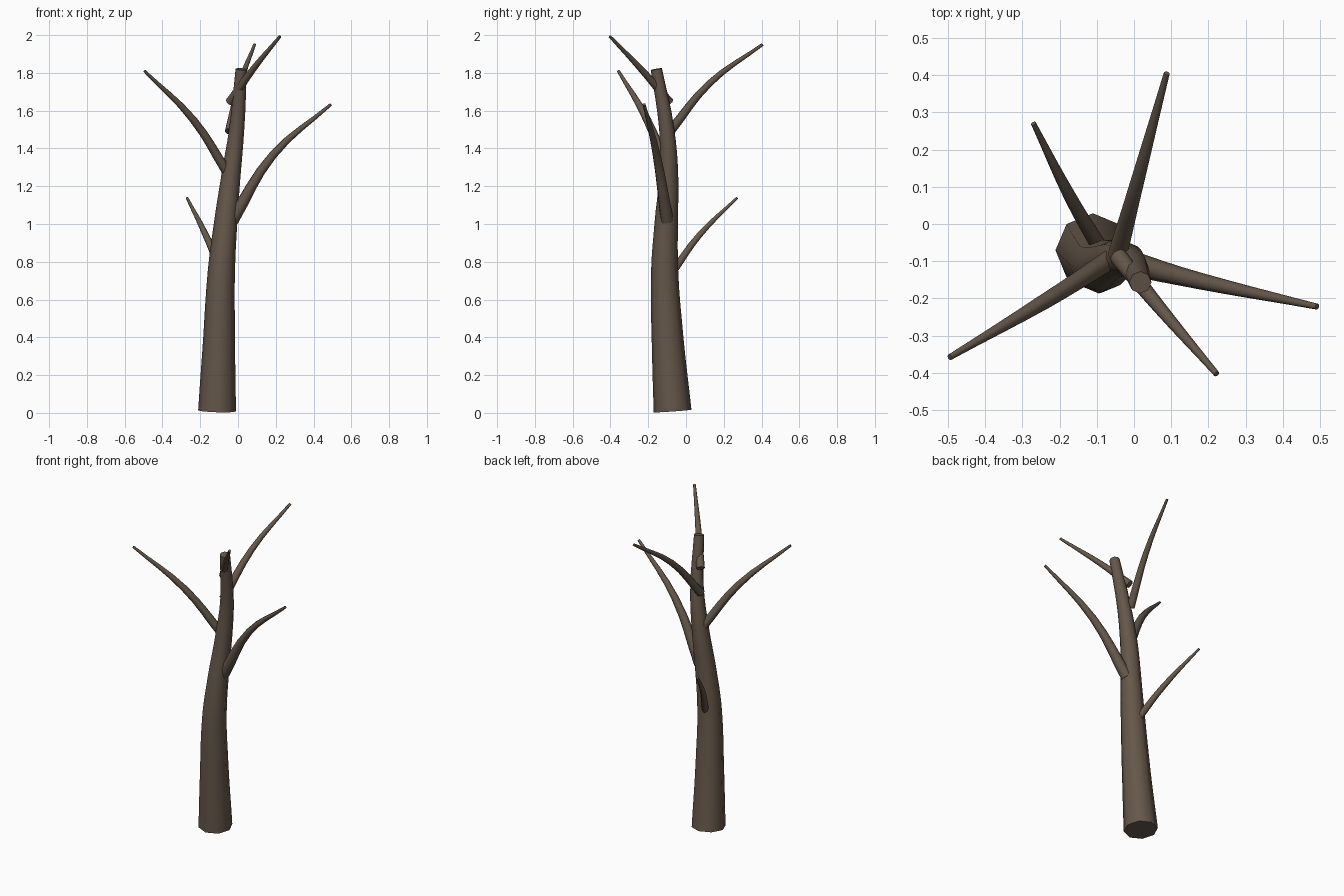
import bpy, math

if "Cube" in bpy.data.objects:
    bpy.data.objects.remove(bpy.data.objects["Cube"])

bark = bpy.data.materials.new("bark")
bark.diffuse_color = (0.13, 0.096, 0.068, 1)
bark.use_nodes = True
bark.node_tree.nodes["Principled BSDF"].inputs["Base Color"].default_value = bark.diffuse_color


def limb(name, points, tilt=0.0):
    """Tapered eight-sided tube through (x, y, z, radius) points."""
    cu = bpy.data.curves.new(name, 'CURVE')
    cu.dimensions = '3D'
    cu.bevel_depth = 1.0
    cu.bevel_resolution = 2
    cu.use_fill_caps = True
    cu.resolution_u = 4
    sp = cu.splines.new('BEZIER')
    sp.bezier_points.add(len(points) - 1)
    for bp, (x, y, z, r) in zip(sp.bezier_points, points):
        bp.co = (x, y, z)
        bp.radius = r
        bp.tilt = tilt
        bp.handle_left_type = bp.handle_right_type = 'AUTO'
    ob = bpy.data.objects.new(name, cu)
    bpy.context.collection.objects.link(ob)
    bpy.ops.object.select_all(action='DESELECT')
    ob.select_set(True)
    bpy.context.view_layer.objects.active = ob
    bpy.ops.object.convert(target='MESH')
    ob = bpy.context.view_layer.objects.active
    ob.data.materials.clear()
    ob.data.materials.append(bark)
    bpy.ops.object.shade_smooth_by_angle(angle=math.radians(60))
    return ob


# Leaning trunk
limb("trunk", [
    (-0.111, -0.071, 0.01, 0.100),
    (-0.100, -0.098, 0.40, 0.084),
    (-0.088, -0.113, 0.75, 0.072),
    (-0.066, -0.105, 1.00, 0.062),
    (-0.038, -0.092, 1.25, 0.051),
    (-0.007, -0.102, 1.50, 0.040),
    (0.017, -0.157, 1.82, 0.030),
], math.pi / 8)

# Branches, each bending outward from the trunk
branches = {
    "branch_low_back": [(-0.085, -0.075, 0.74, 0.022), (-0.17, 0.07, 0.94, 0.017),
                        (-0.27, 0.270, 1.138, 0.007)],
    "branch_right": [(-0.03, -0.10, 1.02, 0.035), (0.185, -0.155, 1.365, 0.022),
                     (0.492, -0.222, 1.633, 0.008)],
    "branch_left": [(-0.055, -0.09, 1.27, 0.027), (-0.235, -0.205, 1.55, 0.021),
                    (-0.495, -0.358, 1.81, 0.008)],
    "branch_high_back": [(-0.045, -0.085, 1.49, 0.026), (0.012, 0.125, 1.745, 0.018),
                         (0.088, 0.405, 1.95, 0.008)],
    "branch_top_front": [(-0.042, -0.088, 1.645, 0.025), (0.065, -0.22, 1.80, 0.018),
                         (0.222, -0.403, 1.993, 0.008)],
}
for name, pts in branches.items():
    limb(name, pts)
